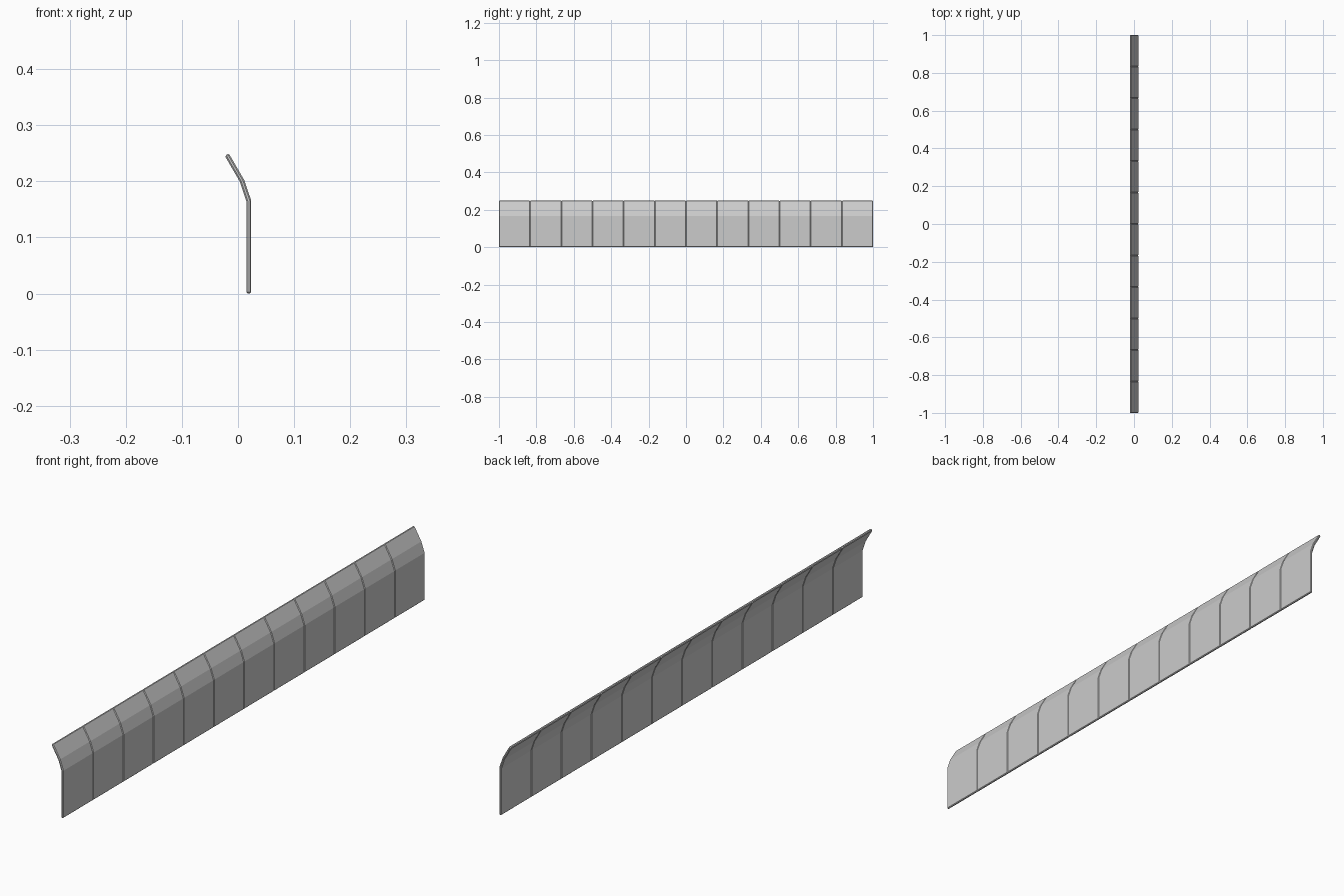
import bpy, bmesh, math
from mathutils import Vector

if "Cube" in bpy.data.objects:
    bpy.data.objects.remove(bpy.data.objects["Cube"])

COUNT = 12
WIDTH = 2.0 / COUNT

# Bent cross-section in x, z: outer face going up, inner face coming down
profile = [(0.0235, 0.0), (0.0235, 0.166), (0.011, 0.2025), (-0.0165, 0.25),
           (-0.0235, 0.2455), (0.0035, 0.199), (0.015, 0.1645), (0.015, 0.0)]


def make_panel(name, y0):
    """One folded plate with chamfered rim edges, starting at y0."""
    bm = bmesh.new()
    n = len(profile)
    a = [bm.verts.new((x, y0, z)) for x, z in profile]
    b = [bm.verts.new((x, y0 + WIDTH, z)) for x, z in profile]
    for i in range(n):
        j = (i + 1) % n
        bm.faces.new((a[i], a[j], b[j], b[i]))
    # End caps as quads across the thickness
    for i in range(n // 2 - 1):
        for ring in (a, b):
            bm.faces.new((ring[i], ring[i + 1], ring[n - 2 - i], ring[n - 1 - i]))
    bmesh.ops.recalc_face_normals(bm, faces=bm.faces)
    # Chamfer the rim, leaving the folds alone
    rim = [e for e in bm.edges if e.calc_face_angle(0) > math.radians(60)]
    bmesh.ops.bevel(bm, geom=rim, offset=0.0025, segments=1, affect='EDGES', profile=0.5)
    mesh = bpy.data.meshes.new(name)
    bm.to_mesh(mesh)
    bm.free()
    obj = bpy.data.objects.new(name, mesh)
    bpy.context.collection.objects.link(obj)
    return obj


# Row of identical panels; their chamfers form the V-shaped seams
for k in range(COUNT):
    make_panel(f"wall_panel_{k + 1}", -1.0 + k * WIDTH)
